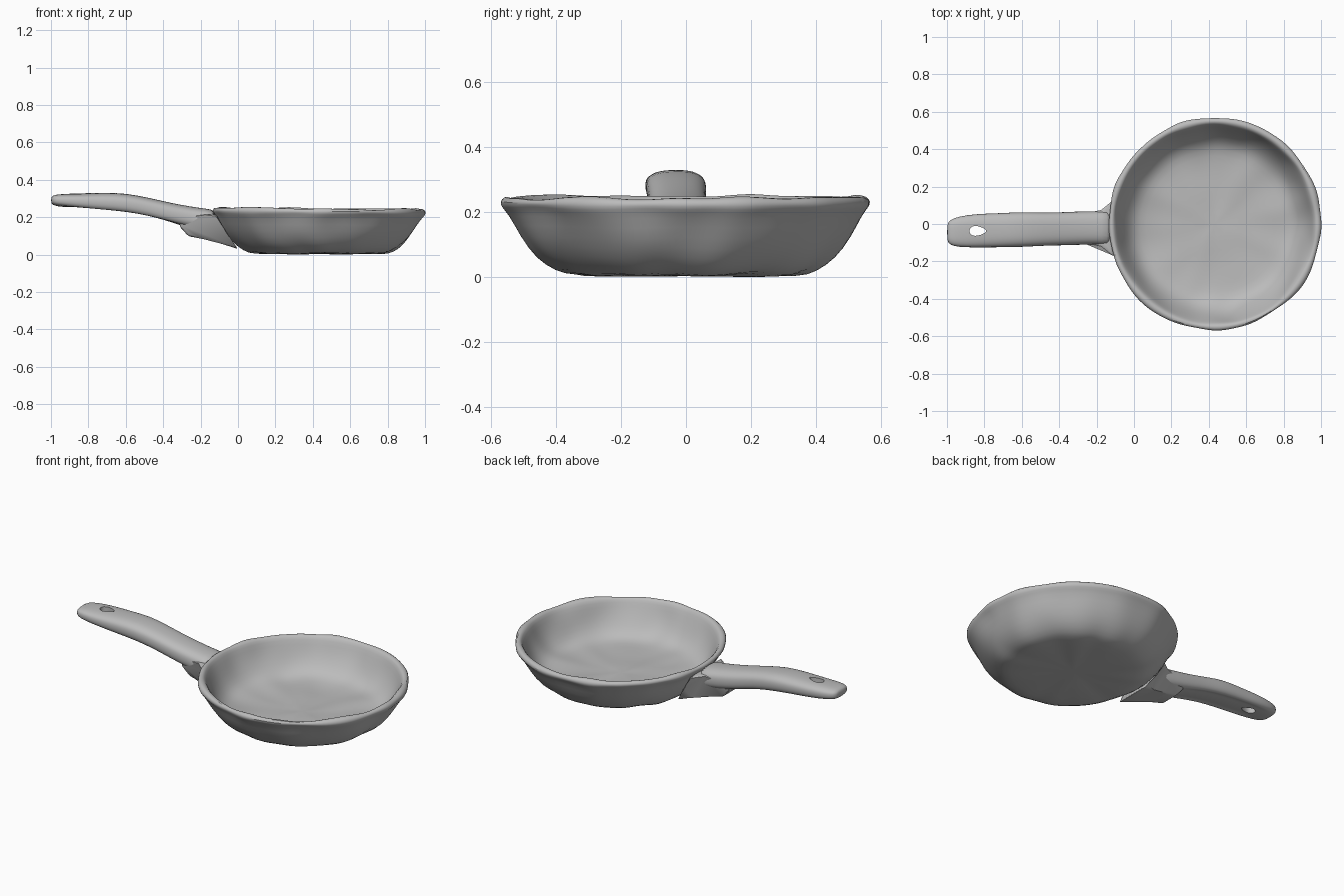
import bpy, bmesh, math
from mathutils import Vector, noise

old = bpy.data.objects.get("Cube")
if old:
    bpy.data.objects.remove(old, do_unlink=True)

grey = bpy.data.materials.new("plain grey")
grey.use_nodes = True
grey.diffuse_color = (0.5, 0.5, 0.5, 1)
bsdf = grey.node_tree.nodes["Principled BSDF"]
bsdf.inputs["Base Color"].default_value = (0.5, 0.5, 0.5, 1)
bsdf.inputs["Roughness"].default_value = 0.7

CENTRE = 0.43   # pan axis on x


def finish(name, bm, wobble=0.0, subdivide=0):
    """Turn a bmesh into a smooth, slightly hand-worn object."""
    bmesh.ops.recalc_face_normals(bm, faces=bm.faces)
    bm.normal_update()
    shifts = [v.normal * noise.noise(v.co * 7) * wobble for v in bm.verts]
    for v, s in zip(bm.verts, shifts):
        v.co += s
        v.co.z = max(v.co.z, 0)
    mesh = bpy.data.meshes.new(name)
    bm.to_mesh(mesh)
    bm.free()
    mesh.materials.append(grey)
    obj = bpy.data.objects.new(name, mesh)
    bpy.context.collection.objects.link(obj)
    if subdivide:
        mod = obj.modifiers.new("round", 'SUBSURF')
        mod.levels = mod.render_levels = subdivide
    return obj


def smooth(obj, degrees):
    bpy.ops.object.select_all(action='DESELECT')
    obj.select_set(True)
    bpy.context.view_layer.objects.active = obj
    bpy.ops.object.shade_smooth_by_angle(angle=math.radians(degrees))


def loft(rings):
    """Skin a list of equal-length closed rings and cap both ends."""
    bm = bmesh.new()
    loops = [[bm.verts.new(p) for p in ring] for ring in rings]
    n = len(loops[0])
    for a, b in zip(loops, loops[1:]):
        for i in range(n):
            j = (i + 1) % n
            bm.faces.new((a[i], a[j], b[j], b[i]))
    bm.faces.new(loops[0])
    bm.faces.new(loops[-1])
    return bm


# Pan bowl: lathed profile, underside centre to inside centre
profile = [(0, 0.003), (0.2, 0.003), (0.35, 0.004), (0.40, 0.015), (0.46, 0.055),
           (0.51, 0.12), (0.545, 0.19), (0.566, 0.212), (0.572, 0.228), (0.56, 0.244),
           (0.54, 0.243), (0.527, 0.225), (0.505, 0.17), (0.47, 0.105), (0.425, 0.06),
           (0.37, 0.045), (0.28, 0.042), (0.19, 0.04), (0.1, 0.04), (0, 0.04)]
bm = bmesh.new()
verts = [bm.verts.new((r, 0, z)) for r, z in profile]
edges = [bm.edges.new(pair) for pair in zip(verts, verts[1:])]
bmesh.ops.spin(bm, geom=verts + edges, cent=(0, 0, 0), axis=(0, 0, 1),
               angle=math.tau, steps=72, use_duplicate=False)
bmesh.ops.remove_doubles(bm, verts=bm.verts, dist=0.0005)
for v in bm.verts:
    v.co.z += 0.01 * (0.4 - v.co.x) * (v.co.z > 0.01)
    v.co.x += CENTRE
pan = finish("pan_bowl", bm, wobble=0.012, subdivide=1)
smooth(pan, 60)

# Handle: rounded sections along x (x, centre y, half width, top, bottom)
stations = [(-1.0, -0.045, 0.045, 0.308, 0.272), (-0.985, -0.045, 0.068, 0.32, 0.26),
            (-0.94, -0.042, 0.083, 0.326, 0.25), (-0.85, -0.037, 0.09, 0.328, 0.24),
            (-0.72, -0.033, 0.092, 0.33, 0.225), (-0.6, -0.031, 0.092, 0.327, 0.216),
            (-0.48, -0.028, 0.09, 0.307, 0.192), (-0.36, -0.025, 0.089, 0.277, 0.16),
            (-0.25, -0.022, 0.089, 0.257, 0.135), (-0.17, -0.02, 0.092, 0.247, 0.12),
            (-0.115, -0.02, 0.1, 0.24, 0.13)]
rings = []
for x, cy, w, top, bottom in stations:
    ring = []
    for k in range(24):
        a = math.tau * k / 24
        c, s = math.cos(a), math.sin(a)
        y = cy + w * math.copysign(abs(c) ** 0.75, c)
        z = (top + bottom) / 2 + (top - bottom) / 2 * math.copysign(abs(s) ** 0.75, s)
        if s < -0.8 and -0.9 < x < -0.35:
            z += 0.014      # shallow channel underneath
        ring.append((x, y, z))
    rings.append(ring)
handle = finish("handle", loft(rings), wobble=0.006, subdivide=1)

# Hanging hole: teardrop cutter through the handle
outline = []
for k in range(20):
    a = math.tau * k / 20
    outline.append((-0.835 + 0.045 * math.cos(a),
                    -0.037 + 0.025 * math.sin(a) * (1 - 0.35 * math.cos(a))))
cutter = finish("hole_cutter", loft([[(x, y, z) for x, y in outline] for z in (0.1, 0.5)]))
cutter.hide_render = True
cut = handle.modifiers.new("hole", 'BOOLEAN')
cut.operation = 'DIFFERENCE'
cut.object = cutter
bpy.context.view_layer.objects.active = handle
for mod in list(handle.modifiers):
    bpy.ops.object.modifier_apply(modifier=mod.name)
bpy.data.objects.remove(cutter, do_unlink=True)
smooth(handle, 50)

# Bracket: wedge under the handle that flares into the bowl wall
side = [(-0.315, 0.2, 0.07), (-0.312, 0.15, 0.07), (-0.265, 0.098, 0.06),
        (-0.19, 0.084, 0.065), (-0.09, 0.058, 0.085), (0.0, 0.03, 0.11),
        (-0.065, 0.12, 0.15), (-0.115, 0.215, 0.155), (-0.17, 0.215, 0.085)]
bm = loft([[(x, -0.022 + sign * w, z) for x, z, w in side] for sign in (-1, 1)])
bmesh.ops.bevel(bm, geom=bm.edges[:], offset=0.012, segments=2, affect='EDGES', profile=0.5)
bracket = finish("handle_bracket", bm)
smooth(bracket, 40)
